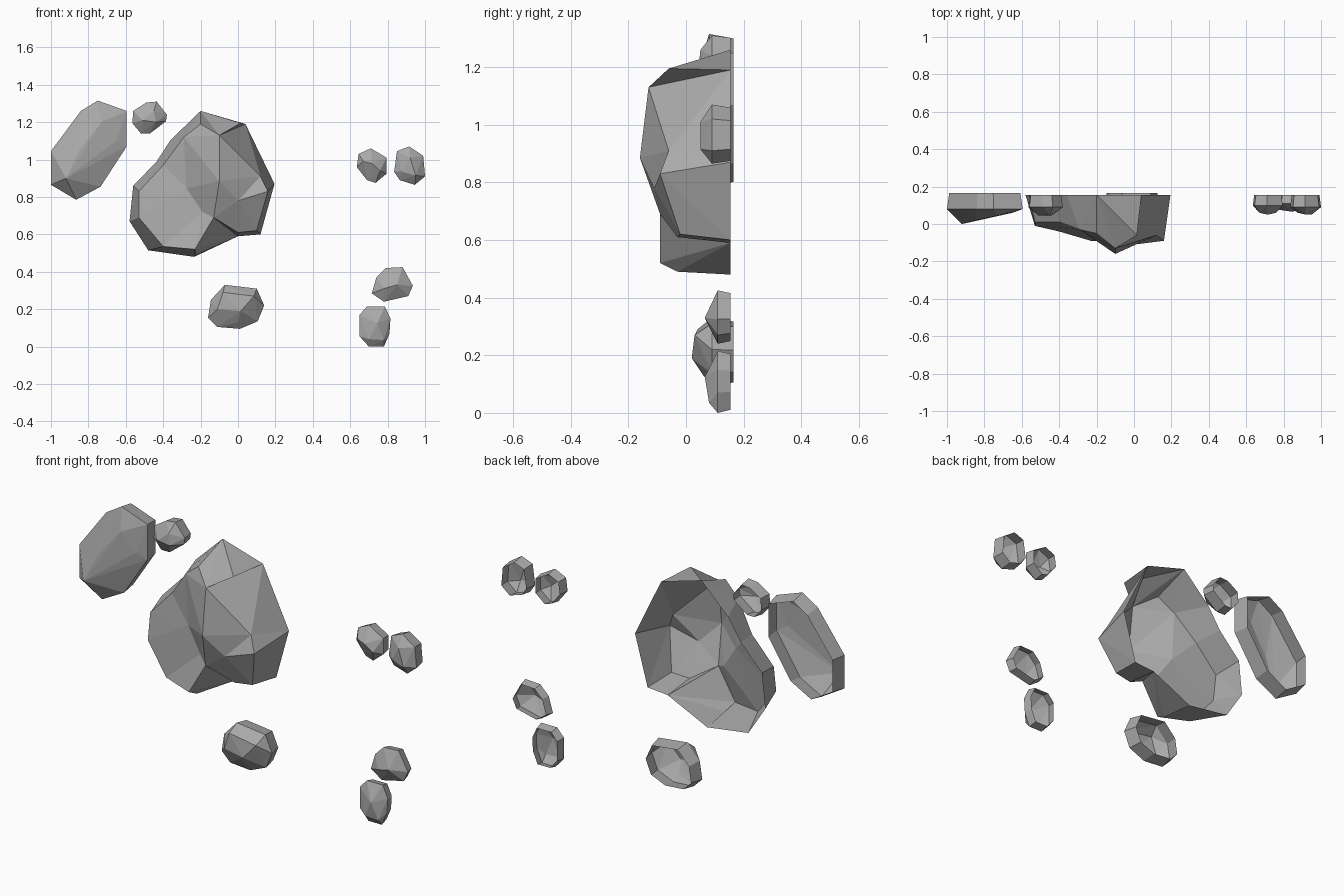
import bpy
import bmesh
from mathutils import Vector
from mathutils.geometry import delaunay_2d_cdt

default_cube = bpy.data.objects.get("Cube")
if default_cube:
    bpy.data.objects.remove(default_cube, do_unlink=True)

# Single stone colour
stone = bpy.data.materials.new("stone_grey")
stone.use_nodes = True
stone_colour = (0.4, 0.4, 0.4, 1)
stone.diffuse_color = stone_colour
stone.node_tree.nodes["Principled BSDF"].inputs["Base Color"].default_value = stone_colour


def finish(name, bm):
    """Turn the bmesh into a flat shaded stone object."""
    mesh = bpy.data.meshes.new(name)
    bm.to_mesh(mesh)
    bm.free()
    mesh.materials.append(stone)
    rock = bpy.data.objects.new(name, mesh)
    bpy.context.collection.objects.link(rock)
    return rock


def point(x, z, y):
    """Convert hundredths of a unit to a position."""
    return Vector((x, y, z)) / 100


def small_rock(name, girth, front, girth_depth, back, shrink=0.9):
    """Convex faceted shell: widest girth, peaks in front, open rim behind."""
    bm = bmesh.new()
    ring = [point(x, z, girth_depth) for x, z in girth]
    centre = sum(ring, Vector()) / len(ring)
    rim = [centre + (p - centre) * shrink for p in ring]
    for p in rim:
        p.y = back / 100
    for p in ring + rim + [point(*f) for f in front]:
        bm.verts.new(p)
    hull = bmesh.ops.convex_hull(bm, input=bm.verts[:])
    unused = {v for v in hull["geom_interior"] if isinstance(v, bmesh.types.BMVert)}
    bmesh.ops.delete(bm, geom=list(unused), context="VERTS")
    cap = [f for f in bm.faces if all(v.co.y > back / 100 - 0.001 for v in f.verts)]
    bmesh.ops.delete(bm, geom=cap, context="FACES")
    return finish(name, bm)


def cragged_rock(name, rim, front, back):
    """Faceted relief with ridges and valleys inside a flat open rim."""
    points = [point(x, z, back) for x, z in rim] + [point(*f) for f in front]
    count = len(rim)
    border = [(i, (i + 1) % count) for i in range(count)]
    flat = [Vector((p.x, p.z)) for p in points]
    _, _, faces, sources, _, _ = delaunay_2d_cdt(flat, border, [], 1, 1e-5)
    bm = bmesh.new()
    verts = [bm.verts.new(points[source[0]]) for source in sources]
    for face in faces:
        bm.faces.new([verts[i] for i in face])
    bm.normal_update()
    # Make the relief face forwards
    bmesh.ops.reverse_faces(bm, faces=[f for f in bm.faces if f.normal.y > 0])
    return finish(name, bm)


# Large central rock
cragged_rock(
    "large_rock",
    rim=[(-20, 126), (4, 119), (19.5, 87), (12, 60), (0, 59), (-23.5, 48),
         (-48, 51.5), (-58, 67), (-56, 86), (-43.5, 99), (-36, 110.5)],
    front=[(-20, 119, -5), (1.5, 119.5, -6), (-10, 113, -13), (-10, 88.5, -16),
           (16, 83, -9), (12, 91, -6), (10, 62, -2), (0, 78, -11),
           (-19, 72, -5), (-13, 69, -9), (-27.5, 84.5, -3), (-23, 52, -9),
           (-22.5, 49, -3), (-40, 53.5, -4), (-53, 69, -1), (-53, 83, 1),
           (-40, 97, 1), (-29, 112, -3), (0, 61, -3)],
    back=15.5)

# Long rock at the upper right
small_rock(
    "long_rock",
    girth=[(-75, 131.5), (-59.5, 126), (-59.5, 107), (-73.5, 85.5),
           (-86.5, 78.5), (-100, 86.5), (-100, 104.5), (-84, 126)],
    front=[(-92, 90, 0), (-85, 105, 2), (-73, 120, 4.5), (-65, 110, 6)],
    girth_depth=8, back=16.5, shrink=0.94)

# Pebble beside the long rock
small_rock(
    "upper_pebble",
    girth=[(-49, 130.5), (-43.5, 131), (-38, 124), (-38.5, 120.5),
           (-47, 114), (-52, 114), (-56.5, 119.5), (-56, 126)],
    front=[(-45, 126, 5), (-51, 121, 4.5), (-44, 120, 4.5)],
    girth_depth=9, back=15.5)

# Stone below the large rock
small_rock(
    "lower_stone",
    girth=[(-7, 33), (10, 31), (14, 22), (10.5, 13.5),
           (1, 9.5), (-11, 10.5), (-16, 15.5), (-14.5, 25)],
    front=[(-11, 20, 4), (1.5, 19, 2), (8.5, 27, 3), (-8, 29, 4), (0, 13, 6)],
    girth_depth=9, back=16.5)

# Pair of pebbles at the upper left
small_rock(
    "left_pebble_inner",
    girth=[(71, 106), (79.5, 101), (79.5, 92.5), (73.5, 87.5),
           (69, 89), (63.5, 96), (64.5, 103)],
    front=[(71.5, 98, 5), (67, 99, 6), (76, 94, 6)],
    girth_depth=10, back=15.5)
small_rock(
    "left_pebble_outer",
    girth=[(91.5, 107), (99, 102), (100, 91), (94.5, 86.5),
           (86.5, 89), (83.5, 93.5), (85, 104.5)],
    front=[(92, 101, 5), (87.5, 93.5, 6), (95, 91.5, 5)],
    girth_depth=9, back=15.5)

# Pair of pebbles at the lower left
small_rock(
    "lower_pebble_top",
    girth=[(79, 42), (88, 42.5), (93.5, 32.5), (91, 27),
           (78, 24), (71.5, 28.5), (74, 37)],
    front=[(85, 33, 6.5), (78, 31, 7.5)],
    girth_depth=11, back=15.5)
small_rock(
    "lower_pebble_bottom",
    girth=[(69, 21.5), (78.5, 21.5), (81.5, 15), (81, 7),
           (78, 0), (70, 0), (65, 5.5), (65, 17)],
    front=[(74.5, 12.5, 6.5), (70, 4, 8), (78, 3.5, 8)],
    girth_depth=11, back=15.5)
